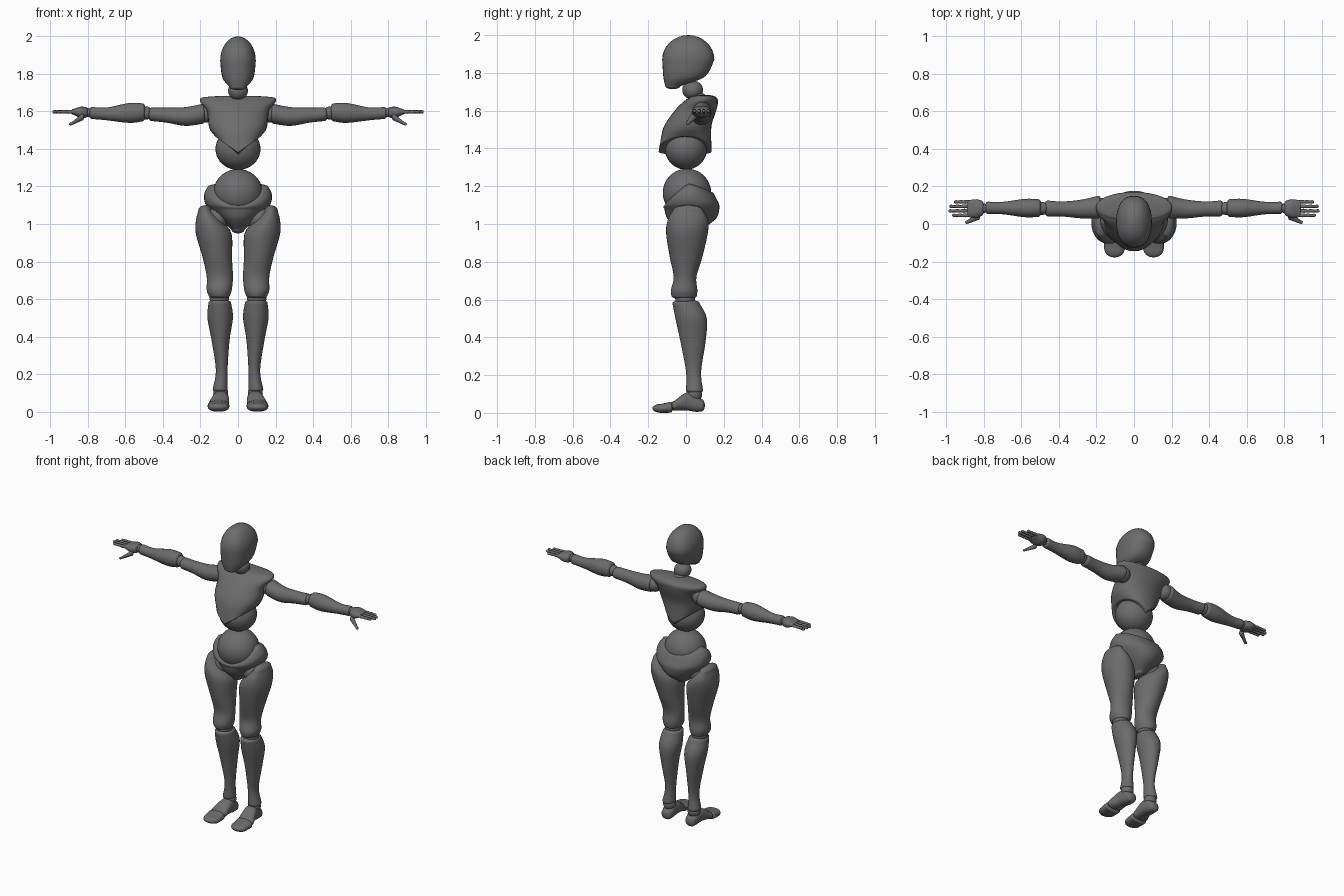
import bpy
import bmesh
import math
from mathutils import Vector

if "Cube" in bpy.data.objects:
    bpy.data.objects.remove(bpy.data.objects["Cube"], do_unlink=True)

grey = bpy.data.materials.new("matte_grey")
grey.use_nodes = True
grey.diffuse_color = (0.15, 0.15, 0.15, 1)
shader = next(n for n in grey.node_tree.nodes if n.type == "BSDF_PRINCIPLED")
shader.inputs["Base Color"].default_value = grey.diffuse_color


def finish(name, bm):
    """Turn a bmesh into a smooth, coloured object."""
    bmesh.ops.recalc_face_normals(bm, faces=bm.faces)
    mesh = bpy.data.meshes.new(name)
    bm.to_mesh(mesh)
    bm.free()
    mesh.materials.append(grey)
    part = bpy.data.objects.new(name, mesh)
    bpy.context.collection.objects.link(part)
    bpy.ops.object.select_all(action="DESELECT")
    part.select_set(True)
    bpy.context.view_layer.objects.active = part
    bpy.ops.object.shade_smooth_by_angle(angle=math.radians(50))


def ball(name, centre, radii):
    bm = bmesh.new()
    bmesh.ops.create_uvsphere(bm, u_segments=32, v_segments=20, radius=1)
    bmesh.ops.scale(bm, vec=radii, verts=bm.verts)
    bmesh.ops.translate(bm, vec=centre, verts=bm.verts)
    finish(name, bm)


def ring(x=0, y=0, z=0, wide=0, deep=0, tall=0):
    """Section centre and half sizes; the size left at zero marks the loft axis."""
    return (x, y, z, wide, deep, tall)


def spline(rings, steps):
    """Smoothly interpolate between the rings."""
    padded = [rings[0], *rings, rings[-1]]
    result = []
    for group in zip(padded, padded[1:], padded[2:], padded[3:]):
        for i in range(steps):
            u = i / steps
            result.append([
                b + u / 2 * (c - a + u * (2 * a - 5 * b + 4 * c - d + u * (3 * (b - c) + d - a)))
                for a, b, c, d in zip(*group)])
    return result + [list(rings[-1])]


def dome(end, axis, reach, steps=8):
    """Close an end with shrinking rings."""
    result = []
    for i in range(1, steps + 1):
        angle = math.pi / 2 * i / steps
        section = [*end[:3], *(size * math.cos(angle) for size in end[3:])]
        section[axis] += reach * math.sin(angle)
        result.append(section)
    return result


def loft(name, rings, caps=(.02, .02), power=2, warp=None, side=1, segments=32, steps=5):
    """Skin rings with superellipse sections and domed ends."""
    axis = rings[0][3:].index(0)
    way = math.copysign(1, rings[-1][axis] - rings[0][axis])
    sections = (dome(rings[0], axis, -way * caps[0])[::-1] + spline(rings, steps)
                + dome(rings[-1], axis, way * caps[1]))
    bm = bmesh.new()
    loops = []
    for section in sections:
        centre, size = Vector(section[:3]), section[3:]
        loop = []
        for k in range(segments):
            angle = math.tau * k / segments
            factors = [math.copysign(abs(v) ** (2 / power), v)
                       for v in (math.cos(angle), math.sin(angle))]
            factors.insert(axis, 0)
            point = centre + Vector(s * f for s, f in zip(size, factors))
            if warp:
                point.z = warp(point.z, *factors)
            point.x *= side
            loop.append(bm.verts.new(point))
        loops.append(loop)
    for low, high in zip(loops, loops[1:]):
        for k in range(segments):
            n = (k + 1) % segments
            bm.faces.new((low[k], low[n], high[n], high[k]))
    bmesh.ops.remove_doubles(bm, verts=bm.verts, dist=.00001)
    finish(name, bm)


def chest_rim(z, across, along, up):
    """Raise the lower rim at the flanks and drop it to a point in the middle."""
    fade = max(0, (1.5 - z) / .08)
    return z + fade * (.04 - .095 * (1 - abs(across)))


def pelvis_rim(z, across, along, up):
    """Dip the upper rim at the front, and slightly at the back."""
    dip = .85 if along < 0 else .3
    return z - max(0, z - 1.08) * dip * abs(along) ** 1.5


# Head and neck
loft("head", [
    ring(z=1.73, y=-.07, wide=.045, deep=.04),
    ring(z=1.78, y=-.01, wide=.083, deep=.11),
    ring(z=1.87, y=.012, wide=.095, deep=.138),
], caps=(.016, .13), power=2.3)
ball("neck_ball", (0, .035, 1.71), (.053, .055, .05))
ball("neck_base", (0, .06, 1.66), (.05, .05, .04))

# Torso
loft("chest", [
    ring(z=1.43, y=-.005, wide=.12, deep=.14),
    ring(z=1.52, y=.01, wide=.155, deep=.125),
    ring(z=1.6, y=.05, wide=.165, deep=.11),
    ring(z=1.65, y=.08, wide=.2, deep=.09),
    ring(z=1.67, y=.09, wide=.2, deep=.07),
], caps=(.01, .014), power=2.2, warp=chest_rim)
ball("belly", (0, 0, 1.4), (.12, .112, .112))
ball("waist_ball", (0, .005, 1.165), (.132, .128, .128))
loft("pelvis", [
    ring(z=.97, y=.02, wide=.035, deep=.06),
    ring(z=1.03, y=.03, wide=.1, deep=.13),
    ring(z=1.1, y=.03, wide=.17, deep=.147),
    ring(z=1.16, y=.02, wide=.18, deep=.14),
    ring(z=1.2, y=.015, wide=.16, deep=.13),
], warp=pelvis_rim)

# Limbs, built once for each side
for side, label in ((1, "left_"), (-1, "right_")):
    def limb(name, rings, **options):
        loft(label + name, rings, side=side, **options)

    def joint(name, x, y, z, radius):
        ball(label + name, (x * side, y, z), (radius, radius, radius))

    # Leg
    joint("hip_ball", .115, .01, 1.03, .07)
    limb("thigh", [
        ring(z=.62, x=.1, y=-.01, wide=.057, deep=.067),
        ring(z=.65, x=.1, y=-.01, wide=.067, deep=.07),
        ring(z=.72, x=.097, y=-.005, wide=.07, deep=.06),
        ring(z=.82, x=.11, wide=.078, deep=.085),
        ring(z=.95, x=.13, y=.005, wide=.095, deep=.11),
        ring(z=1.02, x=.157, y=.01, wide=.067, deep=.107),
        ring(z=1.07, x=.175, y=.01, wide=.037, deep=.08),
    ], caps=(.02, .03))
    joint("knee_ball", .1, -.005, .605, .052)
    limb("shin", [
        ring(z=.12, x=.095, y=.045, wide=.04, deep=.045),
        ring(z=.22, x=.087, y=.04, wide=.031, deep=.04),
        ring(z=.38, x=.093, y=.037, wide=.048, deep=.067),
        ring(z=.5, x=.095, y=.027, wide=.068, deep=.083),
        ring(z=.58, x=.097, wide=.06, deep=.072),
    ])
    joint("ankle_ball", .092, .045, .098, .04)

    # Foot: heel block and separate toe block
    limb("foot", [
        ring(y=.08, x=.09, z=.04, wide=.035, tall=.033),
        ring(y=.05, x=.09, z=.053, wide=.04, tall=.047),
        ring(y=0, x=.093, z=.06, wide=.045, tall=.047),
        ring(y=-.06, x=.103, z=.038, wide=.055, tall=.026),
    ], power=2.4)
    limb("toes", [
        ring(y=-.08, x=.104, z=.03, wide=.058, tall=.029),
        ring(y=-.13, x=.104, z=.024, wide=.055, tall=.024),
    ], caps=(.01, .048), power=2.4)

    # Arm
    joint("shoulder_ball", .17, .09, 1.59, .05)
    limb("upper_arm", [
        ring(x=.19, y=.09, z=1.587, deep=.06, tall=.053),
        ring(x=.28, y=.08, z=1.573, deep=.05, tall=.05),
        ring(x=.38, y=.08, z=1.58, deep=.04, tall=.04),
        ring(x=.46, y=.083, z=1.585, deep=.042, tall=.036),
    ])
    joint("elbow_ball", .49, .083, 1.592, .035)
    limb("forearm", [
        ring(x=.51, y=.085, z=1.595, deep=.047, tall=.048),
        ring(x=.58, y=.085, z=1.592, deep=.049, tall=.053),
        ring(x=.7, y=.085, z=1.587, deep=.033, tall=.034),
        ring(x=.78, y=.086, z=1.592, deep=.033, tall=.032),
    ], caps=(.02, .015))
    joint("wrist_ball", .8, .084, 1.594, .025)

    # Hand
    limb("palm", [
        ring(x=.81, y=.084, z=1.595, deep=.04, tall=.028),
        ring(x=.84, y=.082, z=1.595, deep=.05, tall=.03),
        ring(x=.88, y=.082, z=1.598, deep=.045, tall=.014),
    ], caps=(.01, .01), power=2.4)
    limb("thumb", [
        ring(x=.83, y=.04, z=1.57, deep=.018, tall=.018),
        ring(x=.89, y=.01, z=1.533, deep=.01, tall=.008),
    ], caps=(.01, .01), segments=16)
    tips = {"index": .96, "middle": .98, "ring": .975, "little": .95}
    for place, (finger, tip) in enumerate(tips.items()):
        root, knuckles = .87, []
        for k in range(13):
            u = k / 12
            radius = .01 - .002 * u + .001 * math.cos(3 * math.tau * u)
            knuckles.append(ring(x=root + u * (tip - root), y=.046 + .024 * place,
                                 z=1.598, deep=radius, tall=radius))
        limb(finger + "_finger", knuckles, caps=(.01, .01), segments=12, steps=1)
